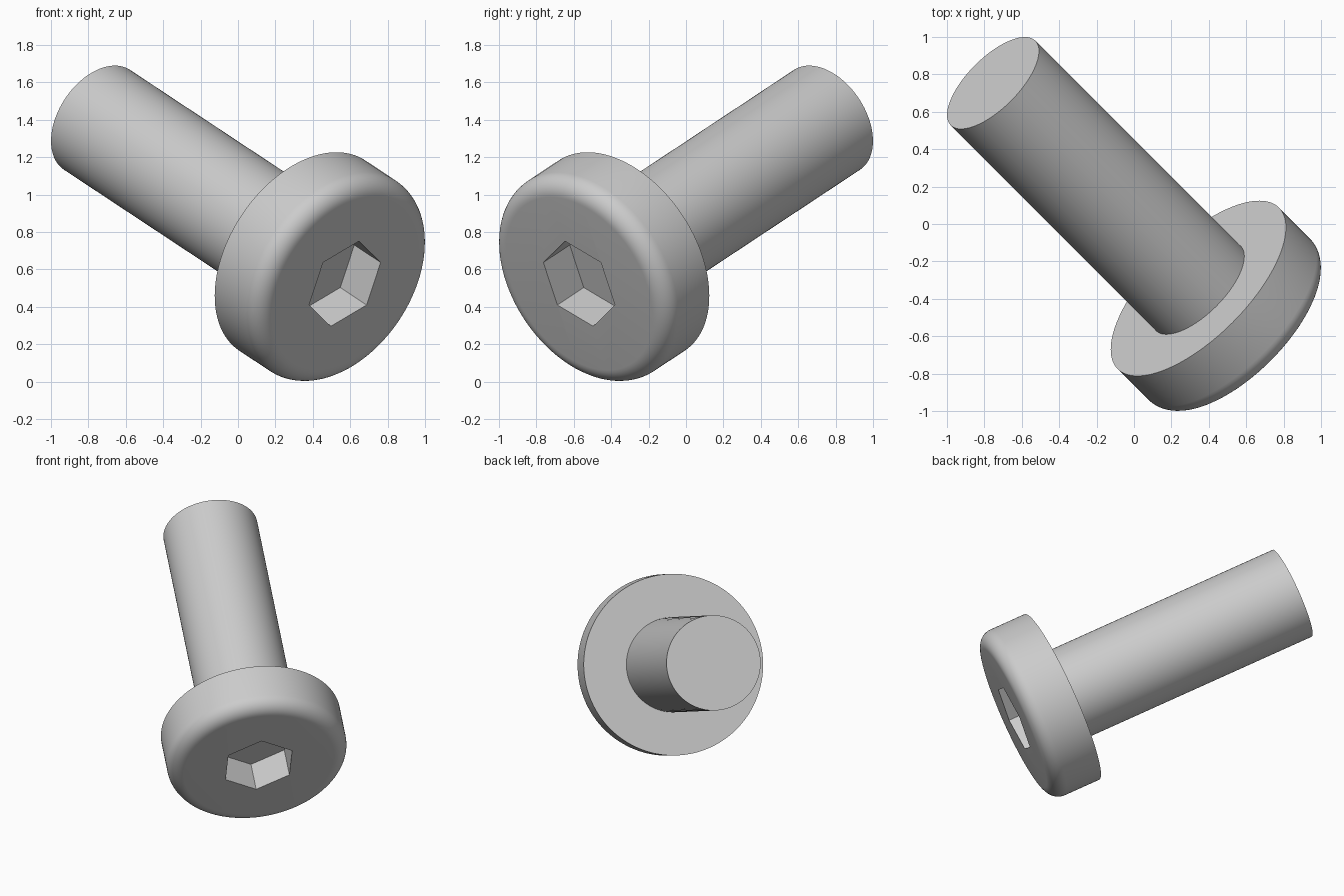
import bpy, bmesh
from math import sin, cos, pi, radians
from mathutils import Vector, Matrix

cube = bpy.data.objects.get("Cube")
if cube:
    bpy.data.objects.remove(cube, do_unlink=True)

# Tilted frame: local z runs along the shaft, local x points to the top of the head
axis = Vector((-0.6406, 0.6406, 0.4236)).normalized()
up = Vector((0, 0, 1))
up = (up - axis * axis.z).normalized()
side = axis.cross(up)
frame = Matrix((up, side, axis)).transposed().to_4x4()
frame.translation = (0.344, -0.344, 0.674)

# Sizes
HEAD_R, HEAD_H, FILLET = 0.61, 0.355, 0.10
SHAFT_R, SHAFT_L = 0.32, 1.714
HEX_R, HEX_DEPTH = 0.251, 0.22

steel = bpy.data.materials.new("steel grey")
steel.use_nodes = True
grey = (0.6, 0.6, 0.6, 1)
steel.diffuse_color = grey
steel.node_tree.nodes["Principled BSDF"].inputs["Base Color"].default_value = grey


def turned(name, profile, sides):
    """Solid of revolution from (radius, height) points, closed by flat caps."""
    bm = bmesh.new()
    rings = [[bm.verts.new((r * cos(2 * pi * i / sides), r * sin(2 * pi * i / sides), z))
              for i in range(sides)] for r, z in profile]
    for a, b in zip(rings, rings[1:]):
        for i in range(sides):
            j = (i + 1) % sides
            bm.faces.new((a[i], a[j], b[j], b[i]))
    bm.faces.new(rings[0][::-1])
    bm.faces.new(rings[-1])
    bmesh.ops.recalc_face_normals(bm, faces=bm.faces)
    mesh = bpy.data.meshes.new(name)
    bm.to_mesh(mesh)
    bm.free()
    mesh.materials.append(steel)
    obj = bpy.data.objects.new(name, mesh)
    bpy.context.collection.objects.link(obj)
    obj.matrix_world = frame
    return obj


def select_only(obj):
    bpy.ops.object.select_all(action='DESELECT')
    obj.select_set(True)
    bpy.context.view_layer.objects.active = obj


# Head with a rounded front rim
steps = 10
rim = [(HEAD_R - FILLET + FILLET * sin(t), -HEAD_H + FILLET - FILLET * cos(t))
       for t in (k * pi / 2 / steps for k in range(steps + 1))]
head = turned("head", rim + [(HEAD_R, 0)], 128)

# Hexagonal drive socket
cutter = turned("socket_cutter", [(HEX_R, -HEAD_H - 0.1), (HEX_R, -HEAD_H + HEX_DEPTH)], 6)
cutter.hide_render = True
cut = head.modifiers.new("socket", 'BOOLEAN')
cut.operation = 'DIFFERENCE'
cut.solver = 'EXACT'
cut.object = cutter
select_only(head)
bpy.ops.object.modifier_apply(modifier=cut.name)
bpy.data.objects.remove(cutter, do_unlink=True)

# Plain shaft, seated slightly inside the head
shaft = turned("shaft", [(SHAFT_R, -0.05), (SHAFT_R, SHAFT_L)], 96)

for part in (head, shaft):
    select_only(part)
    bpy.ops.object.shade_smooth_by_angle(angle=radians(30))
